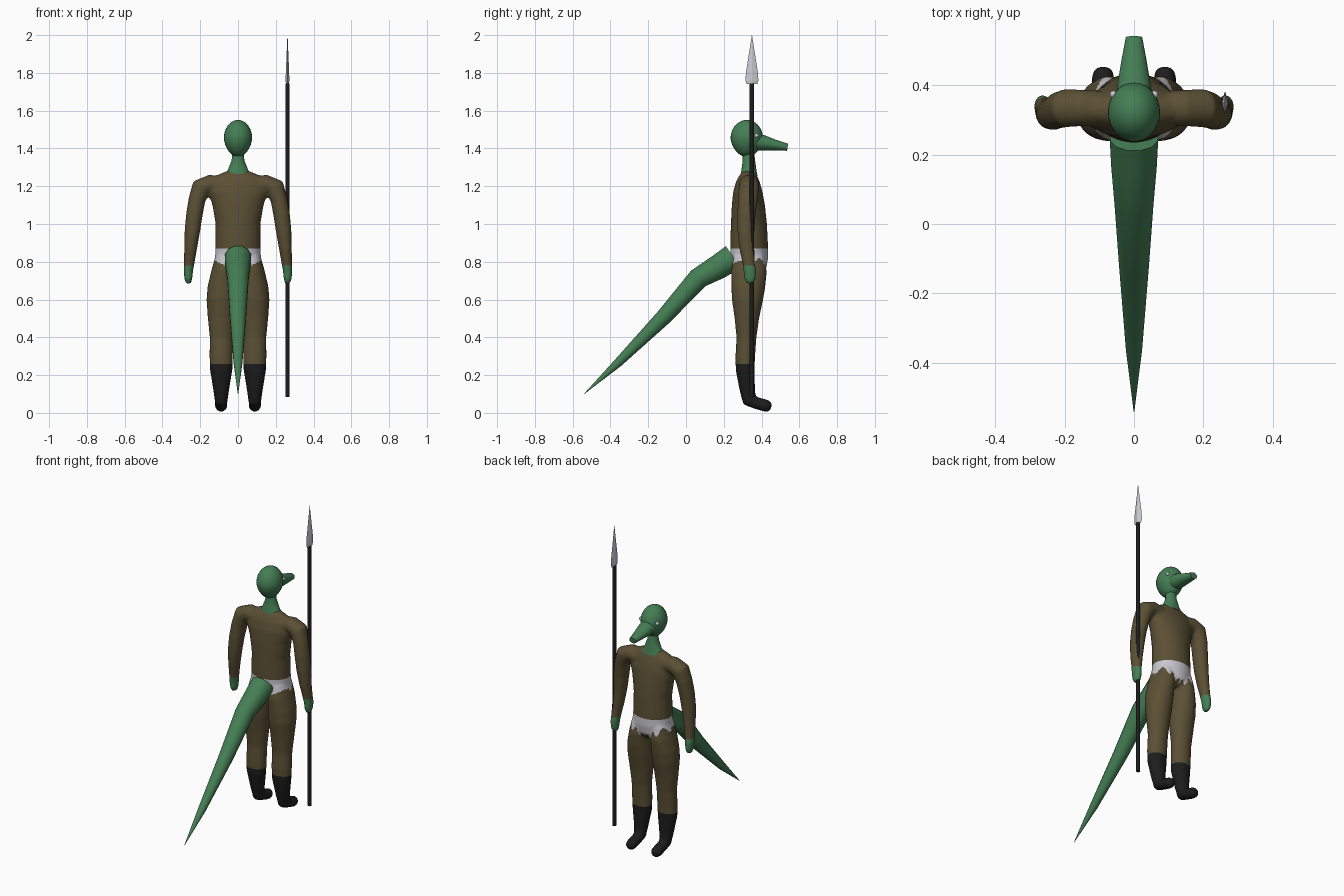
import bpy, bmesh, math
from mathutils import Vector

if "Cube" in bpy.data.objects:
    bpy.data.objects.remove(bpy.data.objects["Cube"])


def material(name, r, g, b):
    m = bpy.data.materials.new(name)
    m.diffuse_color = (r, g, b, 1)
    m.use_nodes = True
    m.node_tree.nodes["Principled BSDF"].inputs["Base Color"].default_value = m.diffuse_color
    return m


GREEN = material("scale green", 0.058, 0.21, 0.088)
BROWN = material("cloth brown", 0.105, 0.08, 0.035)
BLACK = material("boot black", 0.012, 0.012, 0.012)
WHITE = material("belt grey", 0.58, 0.58, 0.63)
STEEL = material("steel", 0.6, 0.6, 0.66)


def loft(bm, rings, side=(1, 0, 0), n=24):
    """Elliptical rings (x, y, z, radius along side, other radius), skinned along their path."""
    s = Vector(side)
    pts = [Vector(r[:3]) for r in rings]
    loops = []
    for i, r in enumerate(rings):
        t = (pts[min(i + 1, len(pts) - 1)] - pts[max(i - 1, 0)]).normalized()
        u = t.cross(s).normalized()
        loops.append([bm.verts.new(pts[i] + s * r[3] * math.cos(a) + u * r[4] * math.sin(a))
                      for a in (2 * math.pi * (k + 0.5) / n for k in range(n))])
    for a, b in zip(loops, loops[1:]):
        for k in range(n):
            bm.faces.new((a[k], a[(k + 1) % n], b[(k + 1) % n], b[k]))
    bm.faces.new(loops[0])
    bm.faces.new(loops[-1])
    bmesh.ops.recalc_face_normals(bm, faces=bm.faces)


def finish(bm, name, mats, smooth=40):
    me = bpy.data.meshes.new(name)
    bm.to_mesh(me)
    bm.free()
    for m in mats:
        me.materials.append(m)
    ob = bpy.data.objects.new(name, me)
    bpy.context.collection.objects.link(ob)
    if smooth:
        bpy.ops.object.select_all(action='DESELECT')
        ob.select_set(True)
        bpy.context.view_layer.objects.active = ob
        bpy.ops.object.shade_smooth_by_angle(angle=math.radians(smooth))
    return ob


def part(name, rings, mat, side=(1, 0, 0), n=24, smooth=40):
    bm = bmesh.new()
    loft(bm, rings, side, n)
    return finish(bm, name, [mat], smooth)


# Body volumes: torso, then a leg, foot and arm on each side
bm = bmesh.new()
loft(bm, [(0, .335, .73, .08, .06), (0, .335, .77, .115, .092), (0, .335, .82, .122, .1),
          (0, .334, .9, .12, .1), (0, .333, 1.0, .119, .096), (0, .33, 1.1, .136, .088),
          (0, .327, 1.17, .16, .078), (0, .328, 1.22, .155, .064), (0, .331, 1.255, .12, .048),
          (0, .333, 1.28, .06, .03)])
for s in (-1, 1):
    loft(bm, [(s * .07, .335, .83, .05, .08), (s * .073, .333, .75, .069, .095),
              (s * .083, .33, .67, .078, .09), (s * .087, .325, .6, .08, .083),
              (s * .088, .322, .5, .072, .065), (s * .088, .32, .4, .062, .053),
              (s * .089, .314, .3, .062, .052), (s * .089, .313, .23, .06, .05),
              (s * .089, .325, .12, .042, .041), (s * .089, .338, .06, .034, .034),
              (s * .089, .345, .04, .02, .02)])
    loft(bm, [(s * .089, .30, .1, .018, .015), (s * .089, .325, .073, .034, .036),
              (s * .089, .37, .053, .033, .032), (s * .089, .42, .039, .033, .033),
              (s * .089, .44, .034, .029, .029), (s * .089, .452, .031, .015, .015)])
    loft(bm, [(s * .07, .332, 1.2, .05, .05), (s * .15, .334, 1.212, .053, .049),
              (s * .195, .334, 1.192, .055, .054), (s * .217, .328, 1.13, .053, .045),
              (s * .231, .32, 1.05, .049, .044), (s * .242, .317, .96, .045, .041),
              (s * .251, .322, .87, .04, .034), (s * .259, .332, .79, .033, .028),
              (s * .263, .338, .75, .034, .025), (s * .263, .339, .71, .031, .021),
              (s * .262, .339, .685, .018, .014)], side=(0, 1, 0))
body = finish(bm, "body", [], 0)

# Fuse the volumes into one smooth skin
rm = body.modifiers.new("fuse", 'REMESH')
rm.mode, rm.voxel_size = 'VOXEL', 0.008
sm = body.modifiers.new("soften", 'SMOOTH')
sm.factor, sm.iterations = 0.5, 6
fused = bpy.data.meshes.new_from_object(body.evaluated_get(bpy.context.evaluated_depsgraph_get()))
bpy.data.objects.remove(body)
bm = bmesh.new()
bm.from_mesh(fused)
for z in (.26, .78, .87):
    bmesh.ops.bisect_plane(bm, geom=bm.verts[:] + bm.edges[:] + bm.faces[:],
                           plane_co=(0, 0, z), plane_no=(0, 0, 1))
# Colours: boots, hands, belt that dips toward the middle, cloth elsewhere
for f in bm.faces:
    c = f.calc_center_median()
    inner = max(0, 1 - abs(c.x) / .12)
    low = .805 - .06 * inner
    if c.y > .335:
        low += .018 * math.sin(abs(c.x) * 130)
    f.smooth = True
    if c.z < .26:
        f.material_index = 1
    elif abs(c.x) > .19 and c.z < .78:
        f.material_index = 2
    elif abs(c.x) < .17 and low < c.z < .87:
        f.material_index = 3
finish(bm, "clothed_body", [BROWN, BLACK, GREEN, WHITE], 60)

# Neck
part("neck", [(0, .333, 1.255, .075, .046), (0, .333, 1.285, .055, .04), (0, .333, 1.31, .045, .037),
              (0, .333, 1.335, .034, .033), (0, .33, 1.39, .03, .03)], GREEN)

# Egg-shaped head
bm = bmesh.new()
bmesh.ops.create_uvsphere(bm, u_segments=28, v_segments=18, radius=1)
for v in bm.verts:
    taper = 1 + .12 * v.co.z if v.co.z < 0 else 1
    v.co = Vector((v.co.x * .075 * taper, .322 + v.co.y * .086 * taper, 1.453 + v.co.z * .098))
finish(bm, "head", [GREEN])

# Snout with a blunt tip
part("snout", [(0, .35, 1.437, .056, .048), (0, .41, 1.43, .047, .041), (0, .47, 1.418, .037, .029),
               (0, .538, 1.406, .024, .019)], GREEN, n=16)

# Eyes
for s, label in ((-1, "left"), (1, "right")):
    bm = bmesh.new()
    bmesh.ops.create_uvsphere(bm, u_segments=12, v_segments=8, radius=.011)
    bmesh.ops.translate(bm, verts=bm.verts, vec=(s * .059, .373, 1.468))
    finish(bm, label + "_eye", [WHITE])

# Tapered tail
part("tail", [(0, .25, .825, .072, .072), (0, .175, .775, .068, .068), (0, .065, .712, .058, .058),
              (0, -.12, .505, .044, .044), (0, -.36, .265, .024, .024),
              (0, -.54, .1, .001, .001)], GREEN, n=12)

# Spear
SX, SY = .262, .349
part("spear_shaft", [(SX, SY, .085, .012, .012), (SX, SY, 1.745, .012, .012)], BLACK, n=12)
bm = bmesh.new()
rows = [(1.74, .008, .028), (1.76, .01, .034), (1.8, .009, .032), (2.0, .0005, .0005)]
loops = [[bm.verts.new((SX + dx * a, SY + dy * b, z)) for a, b in ((1, 0), (0, 1), (-1, 0), (0, -1))]
         for z, dx, dy in rows]
for a, b in zip(loops, loops[1:]):
    for k in range(4):
        bm.faces.new((a[k], a[(k + 1) % 4], b[(k + 1) % 4], b[k]))
bm.faces.new(loops[0][::-1])
bm.faces.new(loops[-1])
finish(bm, "spear_head", [STEEL], 0)
